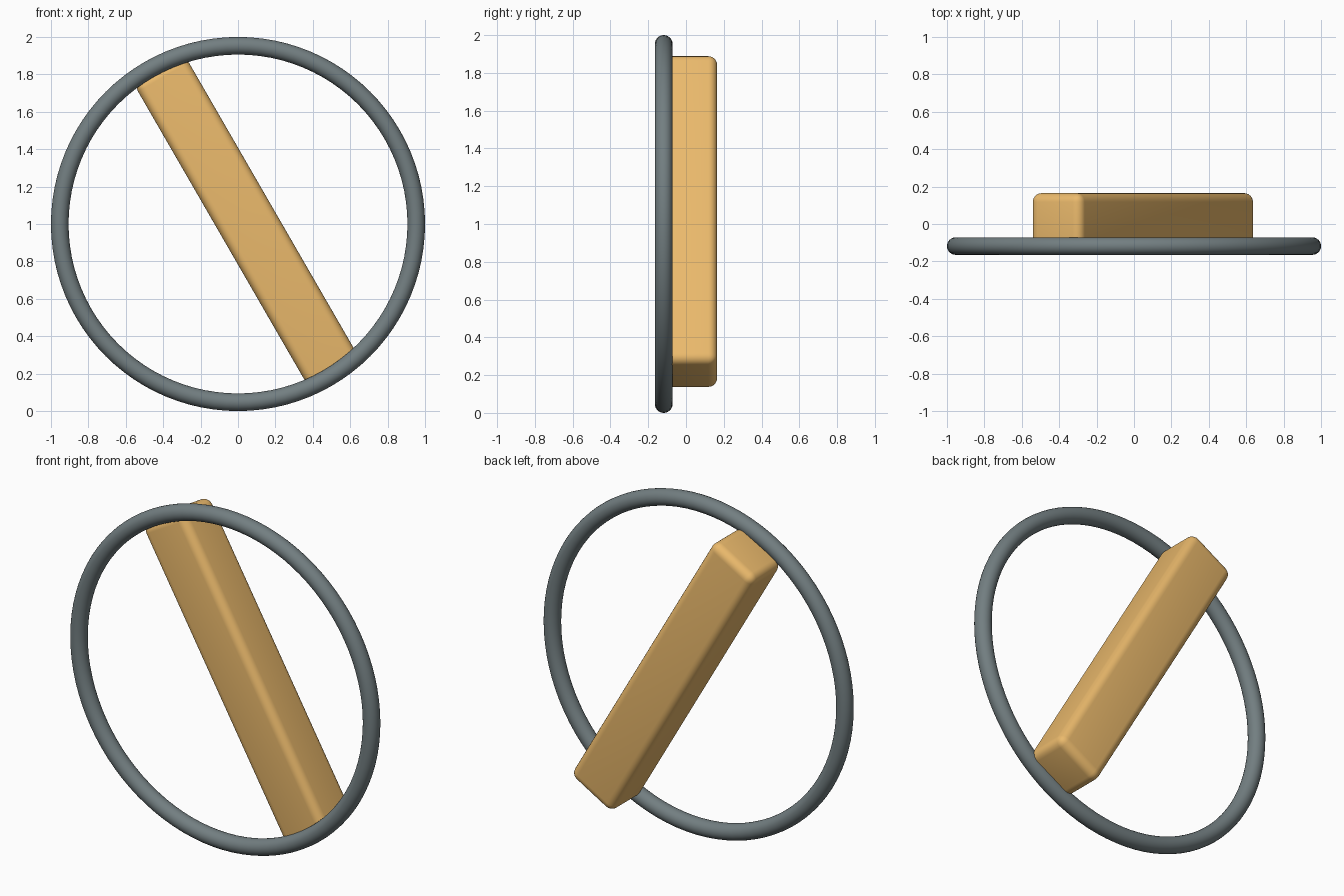
import bpy
from math import radians

if "Cube" in bpy.data.objects:
    bpy.data.objects.remove(bpy.data.objects["Cube"])


def paint(obj, name, color):
    mat = bpy.data.materials.new(name)
    mat.diffuse_color = (*color, 1)
    mat.use_nodes = True
    mat.node_tree.nodes["Principled BSDF"].inputs["Base Color"].default_value = mat.diffuse_color
    obj.data.materials.append(mat)


# round metal hoop standing upright at the front
bpy.ops.mesh.primitive_torus_add(
    major_segments=96, minor_segments=24, major_radius=0.953, minor_radius=0.047,
    location=(0, -0.118, 1), rotation=(radians(90), 0, 0))
ring = bpy.context.object
ring.name = "ring"
bpy.ops.object.shade_smooth()
paint(ring, "grey_metal", (0.17, 0.21, 0.22))

# slanted wooden bar with rounded edges, front face set into the hoop
bpy.ops.mesh.primitive_cube_add(
    size=1, location=(0.0475, 0.0235, 1.013), rotation=(0, radians(-30), 0))
bar = bpy.context.object
bar.name = "diagonal_bar"
bar.scale = (0.313, 0.283, 1.88)
bpy.ops.object.transform_apply(location=False, rotation=False, scale=True)
bevel = bar.modifiers.new("rounded_edges", 'BEVEL')
bevel.width = 0.047
bevel.segments = 6
bpy.ops.object.modifier_apply(modifier=bevel.name)
bpy.ops.object.shade_smooth_by_angle(angle=radians(35))
paint(bar, "light_wood", (0.83, 0.49, 0.15))
